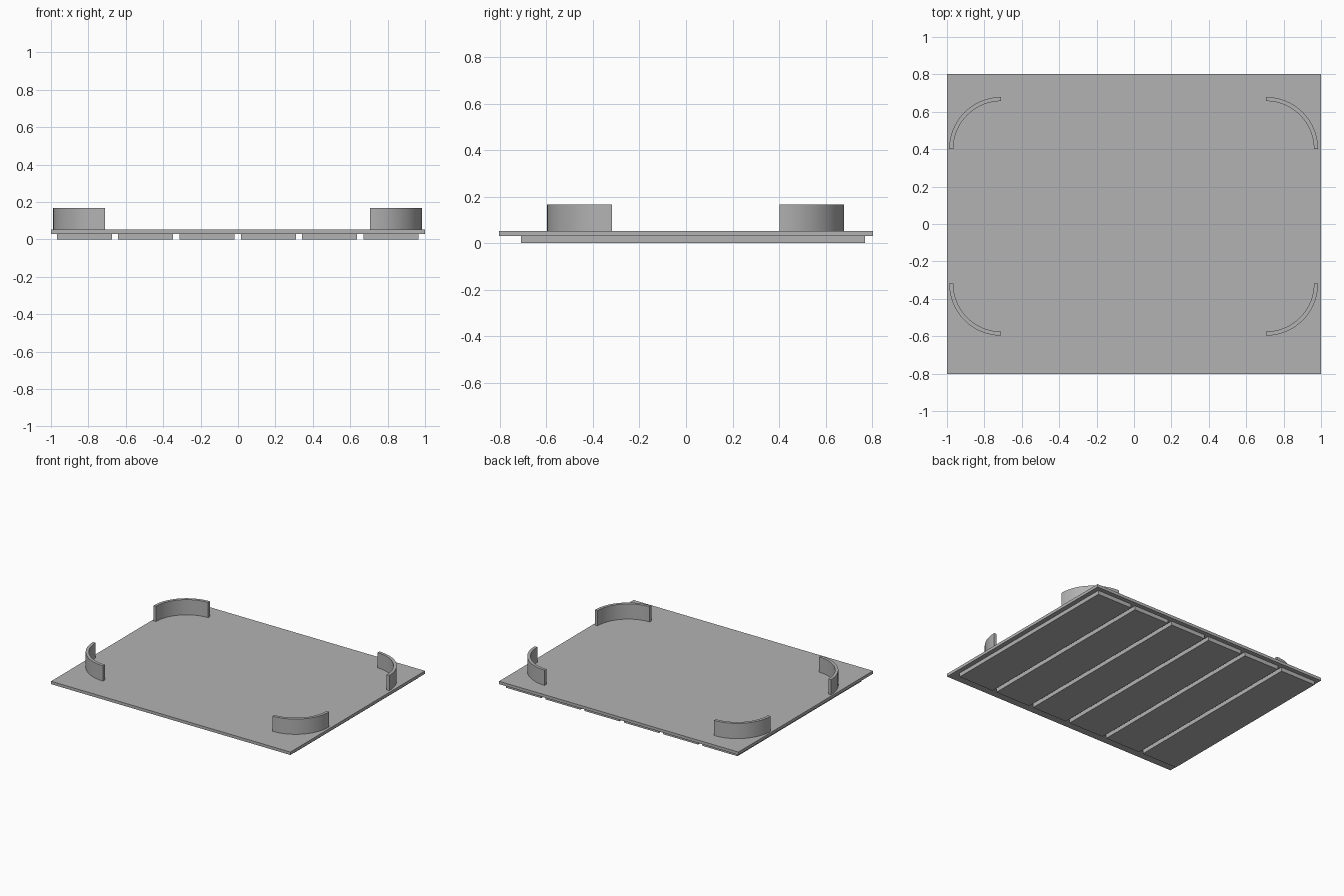
import bpy, bmesh, math

old = bpy.data.objects.get("Cube")
if old:
    bpy.data.objects.remove(old, do_unlink=True)

# Single grey material
grey = bpy.data.materials.new("plain_grey")
grey.use_nodes = True
colour = (0.45, 0.45, 0.45, 1)
grey.diffuse_color = colour
grey.node_tree.nodes["Principled BSDF"].inputs["Base Color"].default_value = colour


def prism(name, outline, z0, z1):
    """Extrude a flat outline of (x, y) points from z0 up to z1."""
    bm = bmesh.new()
    face = bm.faces.new([bm.verts.new((x, y, z0)) for x, y in outline])
    top = bmesh.ops.extrude_face_region(bm, geom=[face])["geom"]
    verts = [v for v in top if isinstance(v, bmesh.types.BMVert)]
    bmesh.ops.translate(bm, verts=verts, vec=(0, 0, z1 - z0))
    bmesh.ops.recalc_face_normals(bm, faces=bm.faces)
    mesh = bpy.data.meshes.new(name)
    bm.to_mesh(mesh)
    bm.free()
    mesh.materials.append(grey)
    obj = bpy.data.objects.new(name, mesh)
    bpy.context.collection.objects.link(obj)
    return obj


def box(name, x0, x1, y0, y1, z0, z1):
    return prism(name, [(x0, y0), (x1, y0), (x1, y1), (x0, y1)], z0, z1)


PLATE_BOTTOM, PLATE_TOP, WALL_TOP = 0.03, 0.052, 0.167

# Flat base plate
box("base_plate", -1, 1, -0.803, 0.803, PLATE_BOTTOM, PLATE_TOP)

# Six slats under the plate
for i in range(6):
    x = -0.002 + (i - 2.5) * 0.328
    box(f"slat_{i + 1}", x - 0.147, x + 0.147, -0.71, 0.77, 0, PLATE_BOTTOM)

# Quarter-circle corner walls
OUTER, INNER, STEPS = 0.278, 0.256, 24
angles = [math.pi / 2 * i / STEPS for i in range(STEPS + 1)]
for side, sx in (("left", 1), ("right", -1)):
    for end, sy, cy in (("back", 1, 0.401), ("front", -1, -0.319)):
        cx = sx * 0.708 - 0.002
        arc = [(r * math.cos(a), r * math.sin(a))
               for r, run in ((OUTER, angles), (INNER, angles[::-1])) for a in run]
        wall = prism(f"{end}_{side}_corner_wall",
                     [(cx + sx * x, cy + sy * y) for x, y in arc], PLATE_TOP, WALL_TOP)
        bpy.ops.object.select_all(action="DESELECT")
        wall.select_set(True)
        bpy.context.view_layer.objects.active = wall
        bpy.ops.object.shade_smooth_by_angle(angle=math.radians(30))
